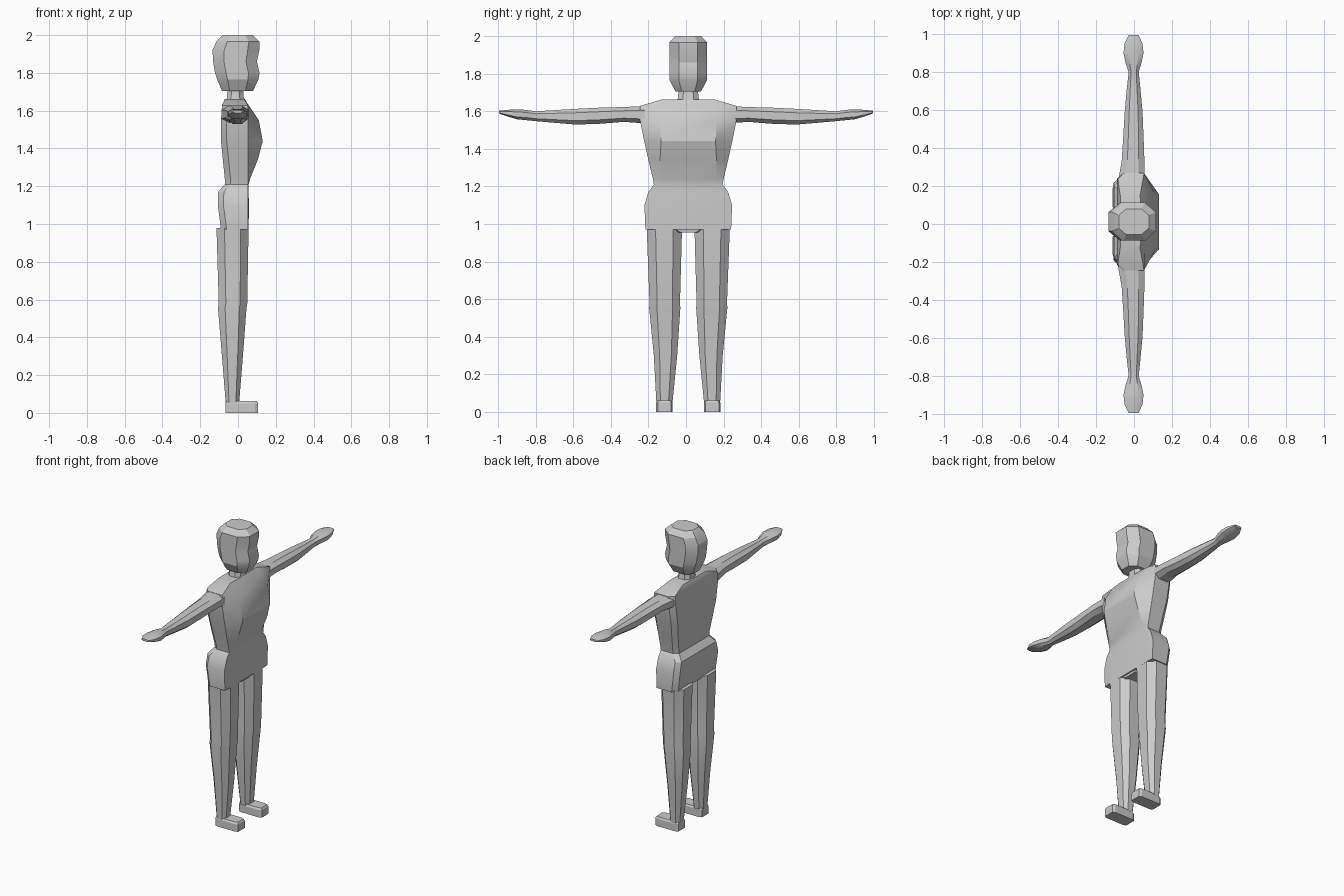
import bpy, bmesh

YC = 0.012  # body midline


def loft(name, rings, smooth=25):
    """Skin a list of equal-length point rings and cap both ends."""
    bm = bmesh.new()
    loops = [[bm.verts.new(p) for p in ring] for ring in rings]
    n = len(loops[0])
    for a, b in zip(loops, loops[1:]):
        for i in range(n):
            j = (i + 1) % n
            bm.faces.new((a[i], a[j], b[j], b[i]))
    bm.faces.new(loops[0])
    bm.faces.new(loops[-1])
    bmesh.ops.recalc_face_normals(bm, faces=bm.faces)
    me = bpy.data.meshes.new(name)
    bm.to_mesh(me)
    bm.free()
    ob = bpy.data.objects.new(name, me)
    bpy.context.collection.objects.link(ob)
    bpy.ops.object.select_all(action='DESELECT')
    ob.select_set(True)
    bpy.context.view_layer.objects.active = ob
    bpy.ops.object.shade_smooth_by_angle(angle=smooth * 3.14159 / 180)
    return ob


def octagon(u0, u1, v0, v1, c=0.5):
    """Chamfered rectangle; c is the share of each half-side cut away."""
    um, vm, a, b = (u0 + u1) / 2, (v0 + v1) / 2, (u1 - u0) / 2, (v1 - v0) / 2
    k = 1 - c
    s = [(1, -k), (1, k), (k, 1), (-k, 1), (-1, k), (-1, -k), (-k, -1), (k, -1)]
    return [(um + a * p, vm + b * q) for p, q in s]


def upright(name, sections, yc=YC, c=0.5):
    """Vertical loft; section = z, x min, x max, half width, y shift."""
    loft(name, [[(x, y, z) for x, y in octagon(x0, x1, yc + d - h, yc + d + h, c)]
                for z, x0, x1, h, d in sections])


# Head and neck
upright("head", [(1.705, -.085, .08, .068, 0), (1.765, -.11, .108, .1, 0),
                 (1.80, -.122, .114, .1, 0), (1.86, -.132, .1, .1, 0),
                 (1.92, -.135, .113, .1, 0), (1.965, -.115, .115, .1, 0),
                 (2.0, -.08, .078, .068, 0)])
upright("neck", [(1.63, -.07, .05, .065, 0), (1.67, -.058, .03, .055, 0),
                 (1.73, -.055, .028, .05, 0)])

# Torso: z, half width, back x, front x, front half width
rings = []
for z, w, xb, xf, wf in [(.97, .228, -.09, .056, .19), (1.1, .233, -.107, .058, .19),
                         (1.17, .212, -.105, .056, .17), (1.21, .183, -.07, .056, .15),
                         (1.24, .188, -.07, .064, .15), (1.34, .212, -.08, .105, .15),
                         (1.44, .234, -.09, .131, .145), (1.55, .256, -.09, .11, .15),
                         (1.628, .256, -.085, .057, .16), (1.662, .14, -.07, .035, .1)]:
    half = [(xf, wf), (min(.053, xf - .003), w), (xb + .03, w), (xb, .88 * w)]
    pts = half + [(x, -y) for x, y in reversed(half)]
    rings.append([(x, YC + y, z) for x, y in pts])
loft("torso", rings)

for s, side in ((1, "left"), (-1, "right")):
    # Arm with flat hand: y, x min, x max, z min, z max
    arm = [(.22, -.085, .056, 1.535, 1.627), (.33, -.065, .055, 1.543, 1.622),
           (.47, -.056, .05, 1.532, 1.618), (.59, -.049, .045, 1.529, 1.612),
           (.72, -.037, .033, 1.54, 1.604), (.80, -.028, .025, 1.547, 1.599),
           (.85, -.045, .04, 1.552, 1.607), (.90, -.055, .05, 1.557, 1.609),
           (.95, -.05, .045, 1.572, 1.607), (.995, -.028, .024, 1.588, 1.602)]
    loft(side + "_arm", [[(x, s * y, z) for x, z in octagon(x0, x1, z0, z1)]
                         for y, x0, x1, z0, z1 in arm])
    # Leg tapering through knee to ankle
    upright(side + "_leg", [(.04, -.064, .005, .042, 0), (.30, -.085, .026, .062, -s * .006),
                            (.555, -.106, .045, .083, -s * .002), (.58, -.102, .049, .081, -s * .002),
                            (.98, -.114, .056, .094, 0)], YC + s * .127)
    # Foot
    upright(side + "_foot", [(0, -.065, .107, .044, 0), (.05, -.065, .107, .044, 0),
                             (.062, -.06, .1, .038, 0)], YC + s * .127, .2)

# Crotch wedge under the pelvis
upright("crotch", [(.955, -.07, .045, .05, 0), (.99, -.085, .05, .12, 0)], c=.2)
